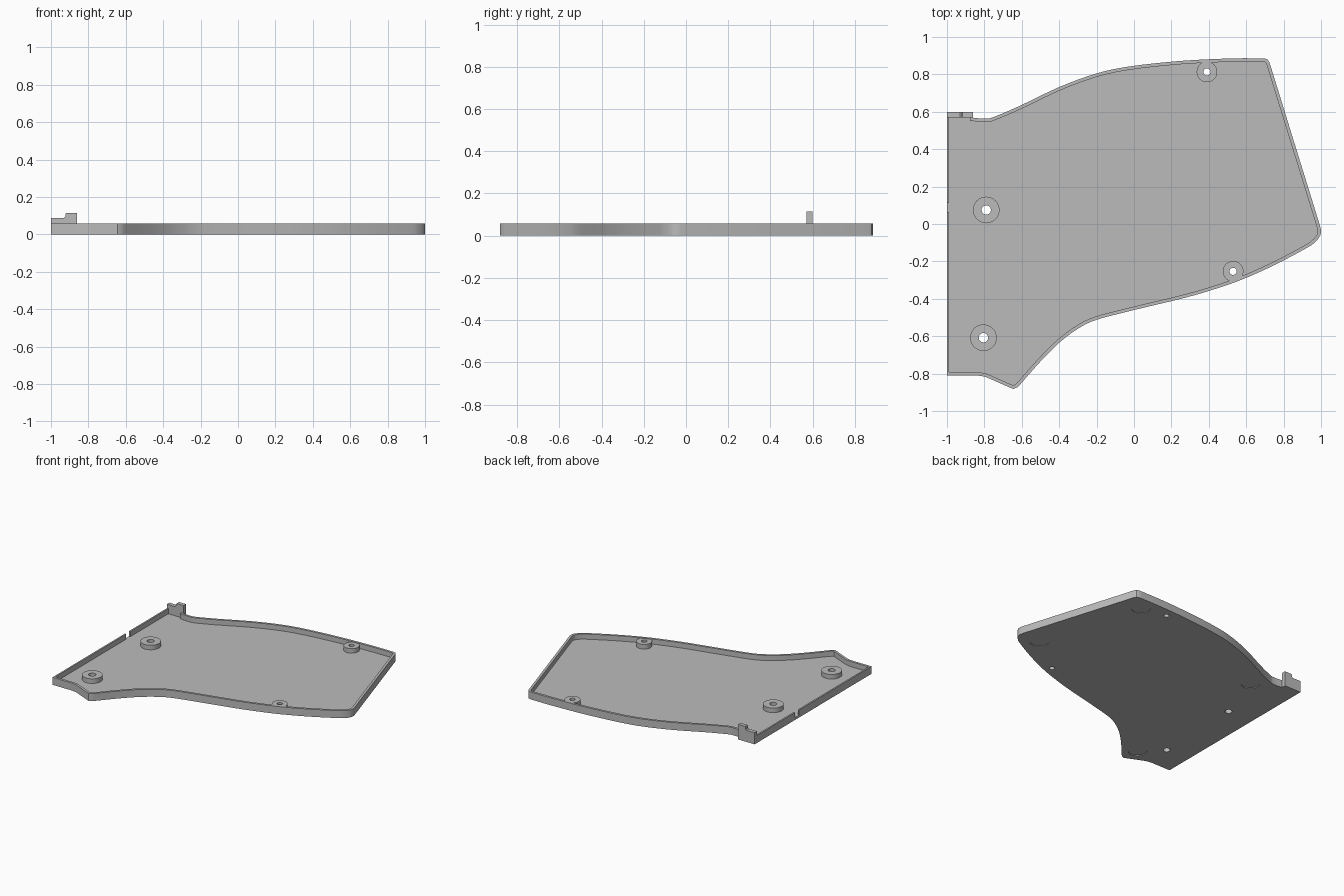
import bpy, bmesh, math
from mathutils import Vector

if "Cube" in bpy.data.objects:
    bpy.data.objects.remove(bpy.data.objects["Cube"])

grey = bpy.data.materials.new("plain grey")
grey.diffuse_color = (0.5, 0.5, 0.5, 1)
grey.use_nodes = True
grey.node_tree.nodes["Principled BSDF"].inputs["Base Color"].default_value = grey.diffuse_color

TOP, FLOOR, WALL = 0.057, 0.018, 0.018


def prism(name, pts, z0, z1):
    """Closed vertical prism from a counter-clockwise outline."""
    bm = bmesh.new()
    face = bm.faces.new([bm.verts.new((p[0], p[1], z0)) for p in pts])
    ext = bmesh.ops.extrude_face_region(bm, geom=[face])["geom"]
    for v in ext:
        if isinstance(v, bmesh.types.BMVert):
            v.co.z = z1
    bmesh.ops.recalc_face_normals(bm, faces=bm.faces)
    mesh = bpy.data.meshes.new(name)
    bm.to_mesh(mesh)
    bm.free()
    mesh.materials.append(grey)
    ob = bpy.data.objects.new(name, mesh)
    bpy.context.collection.objects.link(ob)
    return ob


def disc(name, x, y, r, z0, z1, n=40):
    ring = [(x + r * math.cos(i * math.tau / n), y + r * math.sin(i * math.tau / n))
            for i in range(n)]
    return prism(name, ring, z0, z1)


def box(name, x0, x1, y0, y1, z0, z1):
    return prism(name, [(x0, y0), (x1, y0), (x1, y1), (x0, y1)], z0, z1)


def activate(ob):
    bpy.ops.object.select_all(action='DESELECT')
    ob.select_set(True)
    bpy.context.view_layer.objects.active = ob


def cut(ob, cutter):
    """Subtract the cutter from the object and remove the cutter."""
    activate(ob)
    mod = ob.modifiers.new("cut", 'BOOLEAN')
    mod.operation, mod.solver, mod.object = 'DIFFERENCE', 'EXACT', cutter
    bpy.ops.object.modifier_apply(modifier=mod.name)
    bpy.data.objects.remove(cutter, do_unlink=True)


def smooth(pts, n=4):
    """Catmull-Rom curve through the points."""
    p = [Vector(q) for q in pts]
    p = [2 * p[0] - p[1]] + p + [2 * p[-1] - p[-2]]
    out = []
    for a, b, c, d in zip(p, p[1:], p[2:], p[3:]):
        for i in range(n):
            t = i / n
            out.append(0.5 * (2 * b + (c - a) * t + (2 * a - 5 * b + 4 * c - d) * t * t
                              + (3 * b - a - 3 * c + d) * t ** 3))
    return out + [p[-2]]


def inset(pts, dist):
    """Move each edge inward by its own distance."""
    out, n = [], len(pts)
    for i in range(n):
        p = pts[i]
        u, v = (p - pts[i - 1]).normalized(), (pts[(i + 1) % n] - p).normalized()
        n1, n2 = Vector((-u.y, u.x)), Vector((-v.y, v.x))
        a, b = p + n1 * dist[i - 1], p + n2 * dist[i]
        cross = u.x * v.y - u.y * v.x
        if abs(dist[i - 1] - dist[i]) < 1e-6:
            out.append(p + (n1 + n2) * dist[i] / (1 + n1.dot(n2)))
        elif abs(cross) < 0.3:
            out += [a, b]
        else:
            w = b - a
            out.append(a + u * ((w.x * v.y - w.y * v.x) / cross))
    return out


# Tray outline, counter-clockwise from the back of the straight left edge
outline = [Vector((-1, 0.57)), Vector((-1, -0.81))]
outline += smooth([(-0.84, -0.81), (-0.8, -0.816), (-0.76, -0.832), (-0.67, -0.872)])
outline += [Vector((-0.645, -0.882)), Vector((-0.622, -0.872))]
outline += smooth([(-0.607, -0.856), (-0.5, -0.735), (-0.4, -0.635), (-0.3, -0.56),
                   (-0.2, -0.512), (0, -0.46), (0.25, -0.4), (0.4, -0.358),
                   (0.57, -0.3), (0.75, -0.22), (0.92, -0.13), (0.965, -0.1),
                   (0.992, -0.068), (1.0, -0.04), (0.994, -0.008)])
outline += [Vector((0.725, 0.862)), Vector((0.716, 0.878)), Vector((0.7, 0.885))]
outline += smooth([(0.67, 0.886), (0.51, 0.885), (0.25, 0.872), (-0.02, 0.843),
                   (-0.2, 0.805), (-0.4, 0.732), (-0.61, 0.632), (-0.75, 0.572),
                   (-0.79, 0.564), (-0.83, 0.565)])
outline += [Vector((-0.875, 0.57))]

# Tray with thin left wall, open where the hinge tab closes it
widths = [WALL] * len(outline)
widths[0] = 0.012
widths[-1] = -0.01
tray = prism("tray", outline, 0, TOP)
cut(tray, prism("hollow", inset(outline, widths), FLOOR, 0.2))
cut(tray, box("wall_notch", -1.1, -0.98, 0.063, 0.112, FLOOR, 0.2))

# Screw bosses with through holes: x, y, radius, hole radius, top
bosses = [(0.39, 0.813, 0.055, 0.019, 0.053), (0.53, -0.253, 0.055, 0.019, 0.053),
          (-0.79, 0.075, 0.071, 0.025, 0.053), (-0.805, -0.608, 0.071, 0.025, 0.053)]
for i, (x, y, r, h, top) in enumerate(bosses):
    cut(tray, disc("hole", x, y, h, -0.1, 0.2))
    boss = disc(f"screw_boss_{i + 1}", x, y, r, FLOOR, top)
    cut(boss, disc("hole", x, y, h, -0.1, 0.2))

# Shallow round foot recesses in the underside
for x, y in [(0.585, 0.773), (0.83, -0.03), (-0.66, 0.465), (-0.66, -0.75)]:
    cut(tray, disc("foot_recess", x, y, 0.065, -0.1, 0.005))

# Stepped hinge tab on the back left corner
tab = prism("hinge_tab", [(-1, 0), (-0.86, 0), (-0.86, 0.115), (-0.918, 0.115),
                          (-0.923, 0.11), (-0.923, 0.095), (-0.93, 0.088), (-1, 0.088)], 0, 0.03)
for v in tab.data.vertices:
    x, z, d = v.co
    v.co = (x, 0.6 - d, z)

for ob in list(bpy.context.collection.objects):
    activate(ob)
    bpy.ops.object.shade_smooth_by_angle(angle=math.radians(30))
